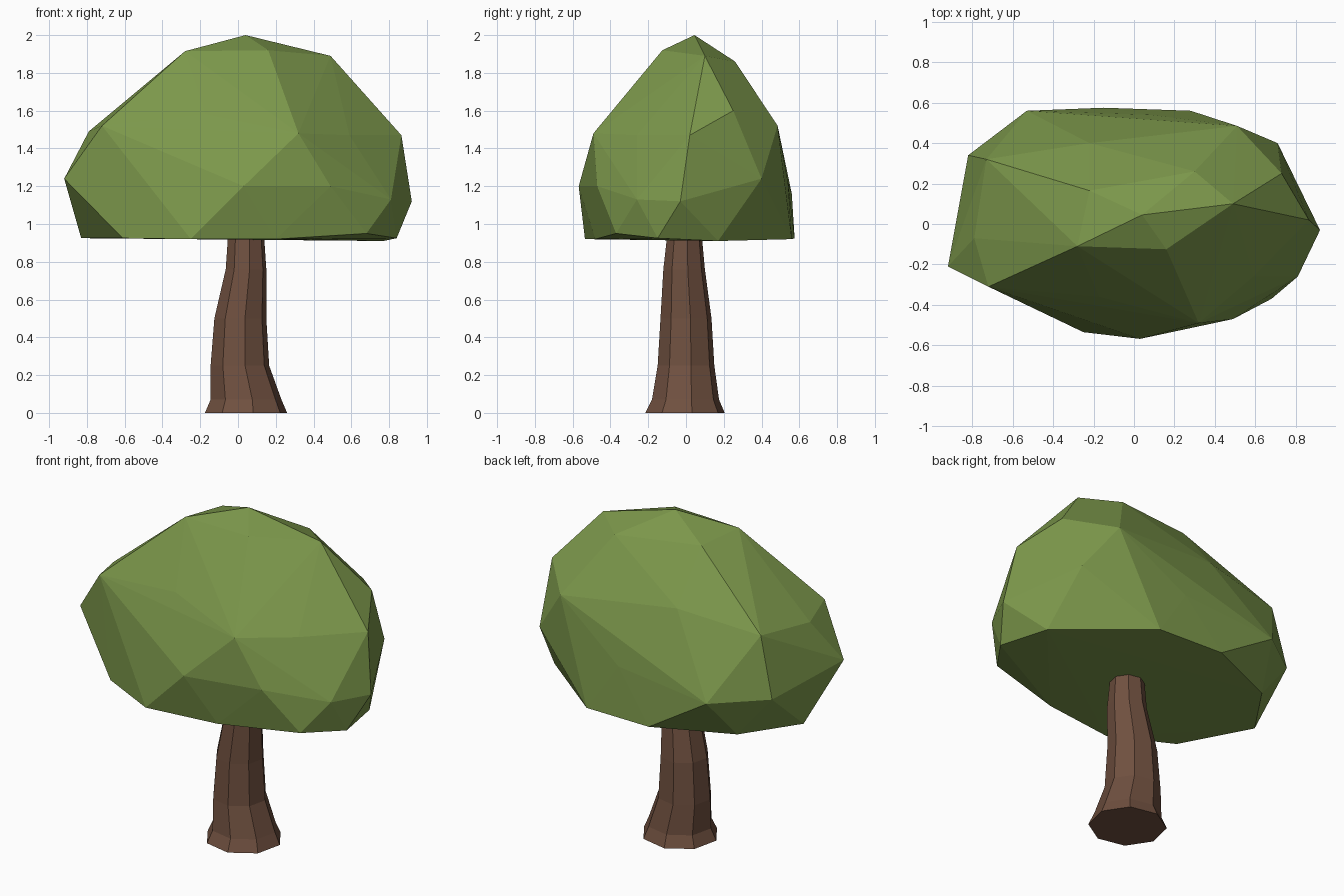
import bpy, bmesh, math


def material(name, color):
    m = bpy.data.materials.new(name)
    m.diffuse_color = (*color, 1)
    return m


def make_object(name, bm, mat):
    bmesh.ops.recalc_face_normals(bm, faces=bm.faces)
    me = bpy.data.meshes.new(name)
    bm.to_mesh(me)
    bm.free()
    me.materials.append(mat)
    ob = bpy.data.objects.new(name, me)
    bpy.context.collection.objects.link(ob)
    return ob


# Trunk: eight-sided loft, rings of (z, x min, x max, y min, y max)
SIDES = 8
PHASE = math.radians(10)
rings = [
    (0.00, -0.175, 0.260, -0.215, 0.205),
    (0.07, -0.145, 0.230, -0.180, 0.175),
    (0.25, -0.145, 0.165, -0.150, 0.150),
    (0.50, -0.125, 0.150, -0.135, 0.135),
    (0.76, -0.065, 0.150, -0.120, 0.100),
    (0.98, -0.050, 0.135, -0.095, 0.080),
]
bm = bmesh.new()
loops = []
for z, x0, x1, y0, y1 in rings:
    loop = []
    for i in range(SIDES):
        a = PHASE + math.tau * i / SIDES
        loop.append(bm.verts.new(((x0 + x1) / 2 + (x1 - x0) / 2 * math.cos(a) / math.cos(PHASE),
                                  (y0 + y1) / 2 + (y1 - y0) / 2 * math.sin(a) / math.cos(PHASE), z)))
    loops.append(loop)
for lo, hi in zip(loops, loops[1:]):
    for i in range(SIDES):
        j = (i + 1) % SIDES
        bm.faces.new((lo[i], lo[j], hi[j], hi[i]))
bm.faces.new(loops[0][::-1])
bm.faces.new(loops[-1])
make_object("trunk", bm, material("bark", (0.16, 0.08, 0.05)))

# Canopy: faceted hull around a few corner points
crown = [(0.04, 0.045, 2.0), (-0.28, -0.11, 1.915), (0.16, -0.125, 1.92),
         (0.49, 0.10, 1.89), (0.30, 0.26, 1.86), (-0.22, 0.165, 1.895)]
shoulder = [(-0.79, -0.07, 1.49), (-0.72, -0.31, 1.52), (-0.17, -0.36, 1.58),
            (0.32, -0.49, 1.48), (0.59, -0.26, 1.47), (0.865, 0.02, 1.47),
            (0.73, 0.25, 1.60), (0.51, 0.485, 1.52), (-0.22, 0.40, 1.60),
            (-0.73, 0.32, 1.54)]
middle = [(-0.92, -0.21, 1.24), (-0.42, -0.44, 1.20), (0.03, -0.568, 1.20),
          (0.49, -0.47, 1.20), (0.81, -0.26, 1.13), (0.92, -0.03, 1.12),
          (0.71, 0.40, 1.24), (0.08, 0.54, 1.22), (-0.53, 0.56, 1.16),
          (-0.82, 0.34, 1.18)]
rim = [(-0.83, 0.05, 0.925), (-0.61, -0.36, 0.925), (-0.25, -0.535, 0.92),
       (0.20, -0.48, 0.92), (0.68, -0.37, 0.95), (0.84, -0.15, 0.925),
       (0.77, 0.17, 0.91), (0.28, 0.56, 0.92), (-0.15, 0.575, 0.925),
       (-0.61, 0.375, 0.925)]
bm = bmesh.new()
for p in crown + shoulder + middle + rim:
    bm.verts.new(p)
hull = bmesh.ops.convex_hull(bm, input=bm.verts[:])
unused = [v for v in bm.verts if not v.link_faces]
bmesh.ops.delete(bm, geom=unused, context='VERTS')
make_object("canopy", bm, material("leaves", (0.20, 0.31, 0.07)))
